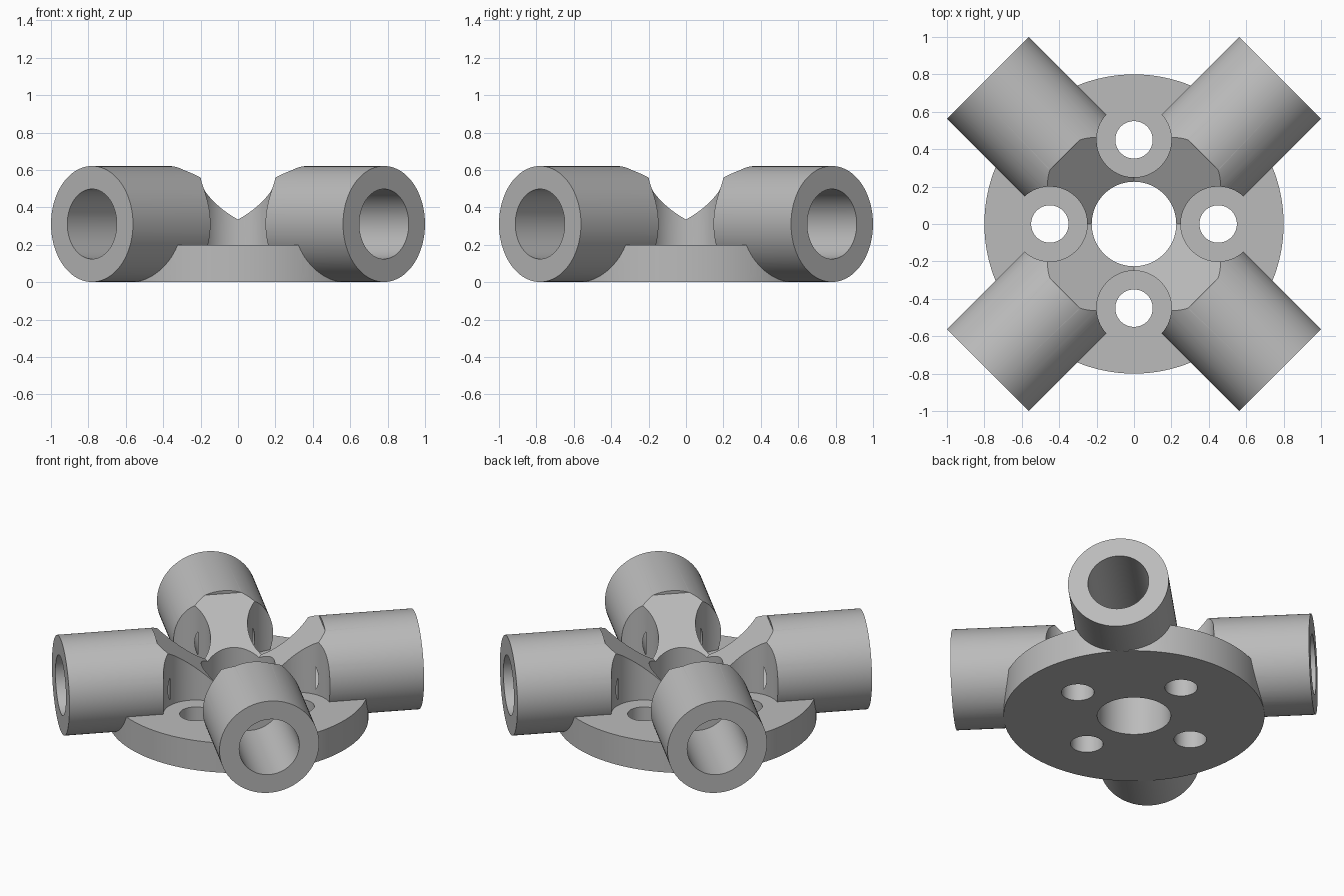
import bpy
from math import pi, radians, sin, cos

if "Cube" in bpy.data.objects:
    bpy.data.objects.remove(bpy.data.objects["Cube"], do_unlink=True)

# Main dimensions
PLATE_R, PLATE_H = 0.8, 0.2
TUBE_R, BORE_R = 0.31, 0.187
TUBE_Z, TUBE_END, BORE_START = 0.311, 1.104, 0.452
BOLT_RING, BOLT_R, SPOT_R = 0.45, 0.1, 0.2
DISH_R, DISH_TOP = 0.74, 0.6

grey = bpy.data.materials.new("plain grey")
grey.use_nodes = True
colour = (0.5, 0.5, 0.5, 1)
grey.diffuse_color = colour
grey.node_tree.nodes["Principled BSDF"].inputs["Base Color"].default_value = colour


def upright(name, r, z0, z1, x=0, y=0, sides=96, r_low=None):
    """Vertical cylinder, prism or cone between two heights."""
    bpy.ops.mesh.primitive_cone_add(
        vertices=sides, radius1=r if r_low is None else r_low, radius2=r,
        depth=z1 - z0, location=(x, y, (z0 + z1) / 2))
    ob = bpy.context.object
    ob.name = name
    ob.data.materials.append(grey)
    return ob


def radial(name, r, start, end, angle):
    """Horizontal cylinder pointing outwards from the centre."""
    mid = (start + end) / 2
    bpy.ops.mesh.primitive_cylinder_add(
        vertices=96, radius=r, depth=end - start, rotation=(0, pi / 2, angle),
        location=(mid * cos(angle), mid * sin(angle), TUBE_Z))
    ob = bpy.context.object
    ob.name = name
    ob.data.materials.append(grey)
    return ob


def combine(target, tool, operation):
    mod = target.modifiers.new(operation.lower(), 'BOOLEAN')
    mod.operation, mod.solver, mod.object = operation, 'EXACT', tool
    bpy.context.view_layer.objects.active = target
    bpy.ops.object.modifier_apply(modifier=mod.name)
    bpy.data.objects.remove(tool, do_unlink=True)


diagonals = [radians(45 + 90 * i) for i in range(4)]
sides = [radians(90 * i) for i in range(4)]

# Round base plate with two crossed bars forming the four arms
hub = upright("four_way_tube_hub", PLATE_R, 0, PLATE_H, sides=128)
for a in diagonals[:2]:
    combine(hub, radial("crossed_bar", TUBE_R, -TUBE_END, TUBE_END, a), 'UNION')

# Four-sided dish in the middle, with straight walls above it
combine(hub, upright("dish_slope", DISH_R, PLATE_H, DISH_TOP, sides=4, r_low=0), 'DIFFERENCE')
combine(hub, upright("dish_wall", DISH_R, DISH_TOP, 0.8, sides=4), 'DIFFERENCE')

# Bolt seats and bolt holes
for a in sides:
    x, y = BOLT_RING * cos(a), BOLT_RING * sin(a)
    combine(hub, upright("bolt_seat", SPOT_R, PLATE_H, 0.9, x, y), 'DIFFERENCE')
    combine(hub, upright("bolt_hole", BOLT_R, -0.1, 0.9, x, y, 64), 'DIFFERENCE')

# Centre hole and blind bores in the arms
combine(hub, upright("centre_hole", 0.226, -0.1, 0.9), 'DIFFERENCE')
for a in diagonals:
    combine(hub, radial("arm_bore", BORE_R, BORE_START, TUBE_END + 0.1, a), 'DIFFERENCE')

bpy.ops.object.select_all(action='DESELECT')
hub.select_set(True)
bpy.context.view_layer.objects.active = hub
bpy.ops.object.shade_smooth_by_angle(angle=radians(25))
